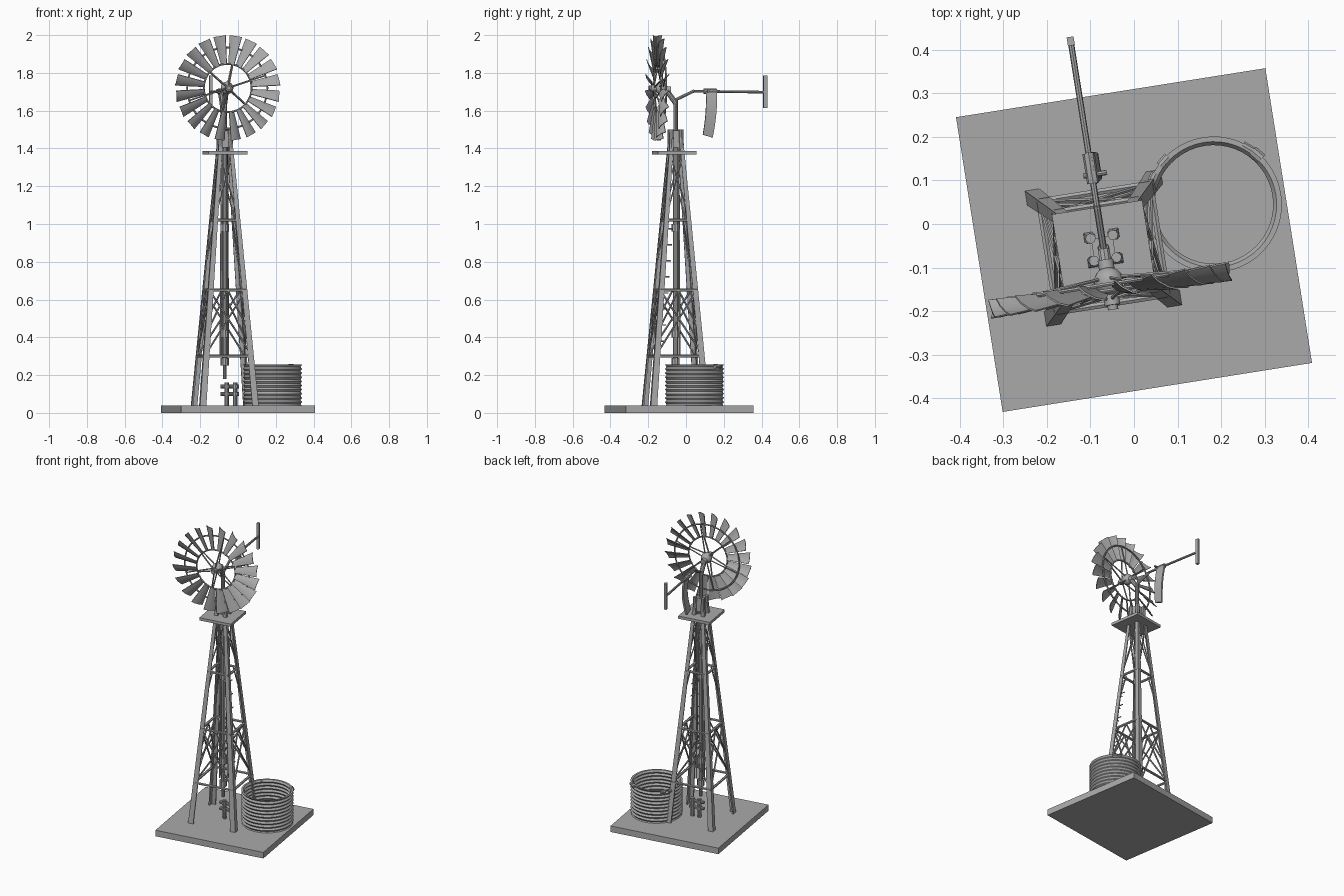
import bpy, bmesh, math
from mathutils import Matrix, Vector

if "Cube" in bpy.data.objects:
    bpy.data.objects.remove(bpy.data.objects["Cube"])

steel = bpy.data.materials.new("weathered_grey")
steel.diffuse_color = (0.4, 0.4, 0.4, 1)
steel.use_nodes = True
steel.node_tree.nodes["Principled BSDF"].inputs["Base Color"].default_value = steel.diffuse_color

# Tower frame: everything is laid out around the tower axis, then turned
FRAME = Matrix.Translation((-0.07, -0.055, 0)) @ Matrix.Rotation(math.radians(9), 4, 'Z')


def finish(bm, name, smooth=True):
    bmesh.ops.recalc_face_normals(bm, faces=bm.faces)
    bm.transform(FRAME)
    me = bpy.data.meshes.new(name)
    bm.to_mesh(me)
    bm.free()
    me.materials.append(steel)
    ob = bpy.data.objects.new(name, me)
    bpy.context.collection.objects.link(ob)
    bpy.context.view_layer.objects.active = ob
    ob.select_set(True)
    if smooth:
        bpy.ops.object.shade_smooth_by_angle(angle=math.radians(35))
    ob.select_set(False)
    return ob


def rod(bm, a, b, r, n=6, r2=None):
    a, b = Vector(a), Vector(b)
    d = b - a
    m = Matrix.Translation((a + b) / 2) @ d.to_track_quat('Z', 'Y').to_matrix().to_4x4()
    bmesh.ops.create_cone(bm, cap_ends=True, segments=n, radius1=r,
                          radius2=r if r2 is None else r2, depth=d.length, matrix=m)


def box(bm, c, s):
    bmesh.ops.create_cube(bm, size=1, matrix=Matrix.Translation(c) @ Matrix.Diagonal((*s, 1)))


def loft(bm, sections):
    rings = [[bm.verts.new(p) for p in s] for s in sections]
    n = len(rings[0])
    for lo, hi in zip(rings, rings[1:]):
        for i in range(n):
            bm.faces.new((lo[i], lo[(i + 1) % n], hi[(i + 1) % n], hi[i]))
    bm.faces.new(rings[0])
    bm.faces.new(rings[-1])


def ring(bm, c, radius, r, n=48, m=6):
    # torus whose axis points along y
    grid = []
    for i in range(n):
        a = math.tau * i / n
        row = []
        for j in range(m):
            b = math.tau * j / m
            q = radius + r * math.cos(b)
            row.append(bm.verts.new((c[0] + q * math.cos(a), c[1] + r * math.sin(b),
                                     c[2] + q * math.sin(a))))
        grid.append(row)
    for i in range(n):
        for j in range(m):
            k, l = (i + 1) % n, (j + 1) % m
            bm.faces.new((grid[i][j], grid[k][j], grid[k][l], grid[i][l]))


def half(z):
    # half width of the tapering tower
    return 0.158 + (0.034 - 0.158) * (z - 0.03) / 1.43


CORNERS = [(-1, -1), (1, -1), (1, 1), (-1, 1)]


def corner(i, z, inset=0.006):
    sx, sy = CORNERS[i % 4]
    h = half(z) - inset
    return Vector((sx * h, sy * h, z))


# Ground slab
bm = bmesh.new()
box(bm, (0.072, 0.007, 0.02), (0.718, 0.684, 0.04))
finish(bm, "ground_slab", False)

# Four angle-iron legs
bm = bmesh.new()
L = [(0, 0), (1, 0), (1, 0.25), (0.25, 0.25), (0.25, 1), (0, 1)]
for sx, sy in CORNERS:
    loft(bm, [[(sx * (half(z) - u * w), sy * (half(z) - v * w), z) for u, v in L]
              for z, w in ((0.03, 0.034), (1.46, 0.02))])
finish(bm, "tower_legs", False)

# Horizontal girts and crossed braces on each side
bm = bmesh.new()
for i in range(4):
    for z in (0.3, 0.65, 1.02):
        rod(bm, corner(i, z), corner(i + 1, z), 0.008)
    for lo, hi, r in ((0.3, 0.65, 0.005), (1.02, 1.37, 0.004)):
        rod(bm, corner(i, lo), corner(i + 1, hi), r)
        rod(bm, corner(i + 1, lo), corner(i, hi), r)
    # knee braces meeting under the middle girt
    mid = (corner(i, 0.65) + corner(i + 1, 0.65)) / 2
    for k in (i, i + 1):
        rod(bm, corner(k, 0.42), mid, 0.005)
        rod(bm, corner(k, 0.8), corner(k, 1.02) * 0.7 + Vector((0, 0, 0.306)), 0.004)
finish(bm, "tower_braces")

# Climbing rungs on the right side
bm = bmesh.new()
for k in range(8):
    z = 0.38 + 0.085 * k
    p = corner(1, z)
    rod(bm, p, p + Vector((0, 0.045, 0)), 0.0035)
    rod(bm, p, p + Vector((-0.03, 0, 0)), 0.0035)
finish(bm, "rungs")

# Service platform
bm = bmesh.new()
box(bm, (0, -0.008, 1.377), (0.21, 0.205, 0.018))
finish(bm, "platform", False)

# Tower head: posts, collar and mast
bm = bmesh.new()
for sx, sy in CORNERS:
    rod(bm, (sx * 0.028, sy * 0.028, 1.385), (sx * 0.026, sy * 0.026, 1.5), 0.012, 8)
box(bm, (0, 0, 1.45), (0.05, 0.05, 0.09))
rod(bm, (0, 0, 1.48), (0, 0, 1.66), 0.012, 10)
rod(bm, (0, 0, 1.64), (0, -0.05, 1.71), 0.014, 10)
finish(bm, "tower_head")

# Central pump pipe and sucker rods
bm = bmesh.new()
rod(bm, (0, 0, 0.25), (0, 0, 1.45), 0.014, 10)
rod(bm, (0, 0, 0.18), (0, 0, 0.27), 0.01, 10)
for x, y in ((-0.022, 0), (0.02, 0.018)):
    rod(bm, (x, y, 0.3), (x * 0.7, y * 0.7, 1.45), 0.006)
for z in (0.27, 0.42, 0.98):
    rod(bm, (0, 0, z - 0.02), (0, 0, z + 0.02), 0.022, 10)
finish(bm, "pump_pipe")

# Well pump on the slab
bm = bmesh.new()
for x in (0.01, 0.055):
    rod(bm, (x, 0, 0.03), (x, 0, 0.16), 0.012, 10)
for z in (0.1, 0.14):
    rod(bm, (-0.022, 0, z), (0.075, 0, z), 0.01, 10)
    for x in (0.01, 0.055):
        rod(bm, (x, 0, z - 0.008), (x, 0, z + 0.008), 0.018, 10)
finish(bm, "well_pump")

# Wheel: pitched, slightly dished blades
HUB = Vector((0.0, -0.098, 1.72))
BLADES = 20
bm = bmesh.new()
pitch = math.radians(35)
for k in range(BLADES):
    a = math.tau * (k + 0.5) / BLADES
    out = Vector((math.cos(a), 0, math.sin(a)))
    side = Vector((-math.sin(a), 0, math.cos(a)))
    chord = side * math.cos(pitch) + Vector((0, math.sin(pitch), 0))
    nor = out.cross(chord)
    secs = []
    for r, w in ((0.127, 0.034), (0.278, 0.072)):
        top = [HUB + out * r + chord * (t * w) + nor * (w * 0.4 * (0.25 - t * t) + 0.002)
               for t in (-0.5, -0.2, 0.2, 0.5)]
        secs.append(top + [p - nor * 0.004 for p in reversed(top)])
    loft(bm, secs)
finish(bm, "wheel_blades")

# Wheel rims and spokes
bm = bmesh.new()
ring(bm, HUB, 0.128, 0.005)
ring(bm, HUB + Vector((0, 0.014, 0)), 0.215, 0.005)
for k in range(6):
    a = math.tau * (k + 0.3) / 6
    out = Vector((math.cos(a), 0, math.sin(a)))
    rod(bm, HUB - Vector((0, 0.02, 0)), HUB + out * 0.13, 0.0045)
    rod(bm, HUB + Vector((0, 0.03, 0)), HUB + out * 0.215 + Vector((0, 0.014, 0)), 0.004)
finish(bm, "wheel_rims_and_spokes")

# Hub and gearbox
bm = bmesh.new()
bmesh.ops.create_uvsphere(bm, u_segments=16, v_segments=10, radius=0.034,
                          matrix=Matrix.Translation(HUB + Vector((0, 0.02, 0))))
rod(bm, HUB - Vector((0, 0.035, 0)), HUB + Vector((0, 0.07, -0.01)), 0.018, 12)
rod(bm, HUB - Vector((0, 0.045, 0)), HUB - Vector((0, 0.03, 0)), 0.012, 12)
finish(bm, "hub")

# Tail boom with end bar
bm = bmesh.new()
rod(bm, (0, -0.005, 1.655), (0, 0.1, 1.705), 0.008, 8)
rod(bm, (0, 0.09, 1.703), (0, 0.48, 1.698), 0.007, 8)
rod(bm, (0, 0.15, 1.703), (0, 0.22, 1.703), 0.014, 8)
rod(bm, (-0.02, 0.17, 1.703), (0.035, 0.17, 1.703), 0.006, 8)
box(bm, (0, 0.48, 1.70), (0.016, 0.02, 0.17))
finish(bm, "tail_boom")

# Curved hanging tail vane
bm = bmesh.new()
secs = []
for k in range(9):
    t = k / 8
    z, y = 1.715 - 0.25 * t, 0.192 - 0.02 * t * t
    w, x = 0.03 - 0.004 * t, 0.016 * math.sin(math.pi * t)
    secs.append([(x + sx * 0.006, y + sy * w, z - sy * 0.008 * t) for sx, sy in CORNERS])
loft(bm, secs)
finish(bm, "tail_vane")

# Corrugated open water tank
bm = bmesh.new()
RIDGES, SEG = 10, 48
prof = []
for k in range(RIDGES * 4 + 1):
    prof.append((0.152 + 0.004 * math.cos(math.pi * k / 2), 0.035 + 0.22 * k / (RIDGES * 4)))
prof += [(r - 0.012, z) for r, z in reversed(prof)]
rows = []
for i in range(SEG):
    a = math.tau * i / SEG
    rows.append([bm.verts.new((0.2655 + r * math.cos(a), 0.059 + r * math.sin(a), z))
                 for r, z in prof])
for i in range(SEG):
    p, q = rows[i], rows[(i + 1) % SEG]
    for j in range(len(prof)):
        l = (j + 1) % len(prof)
        bm.faces.new((p[j], q[j], q[l], p[l]))
finish(bm, "water_tank")

# Inlet pipe beside the tank and fitting on its rim
bm = bmesh.new()
for a0, w in ((130, 0.012), (148, 0.012), (40, 0.014), (50, 0.011)):
    a = math.radians(a0)
    c = Vector((0.2655 + 0.15 * math.cos(a), 0.059 + 0.15 * math.sin(a), 0.245))
    t = Vector((-math.sin(a), math.cos(a), 0)) * 0.014
    rod(bm, c - t, c + t, w, 10)
finish(bm, "tank_fittings")
